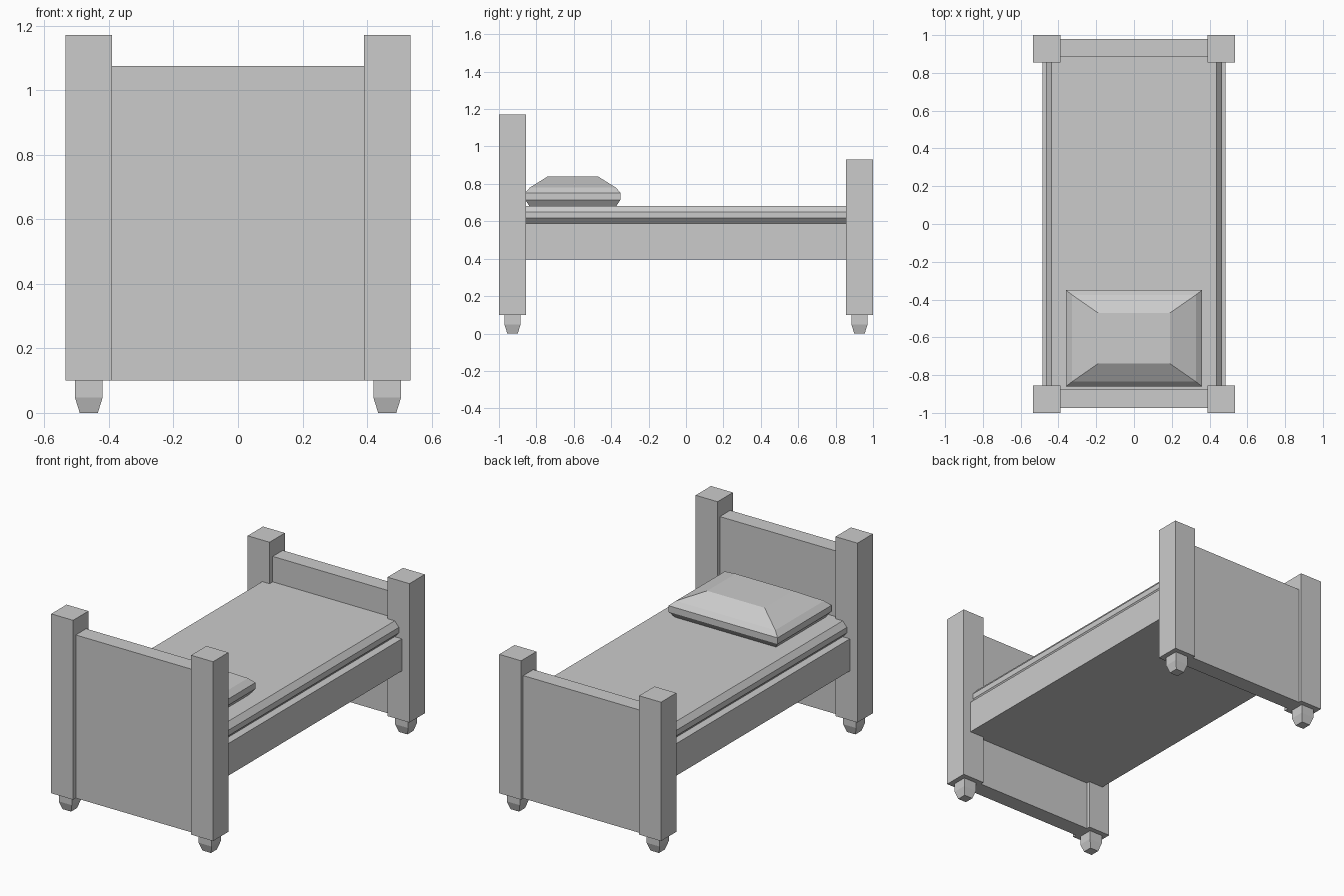
import bpy

if "Cube" in bpy.data.objects:
    bpy.data.objects.remove(bpy.data.objects["Cube"])


def stack(name, rings, centre=(0, 0)):
    """Closed solid of stacked rectangles; each ring is (half_x, half_y, z)."""
    cx, cy = centre
    verts, faces = [], []
    for hx, hy, z in rings:
        verts += [(cx + sx * hx, cy + sy * hy, z)
                  for sx, sy in ((-1, -1), (1, -1), (1, 1), (-1, 1))]
    for r in range(len(rings) - 1):
        a = 4 * r
        for i in range(4):
            j = (i + 1) % 4
            faces.append((a + i, a + j, a + 4 + j, a + 4 + i))
    n = len(verts)
    faces += [(3, 2, 1, 0), (n - 4, n - 3, n - 2, n - 1)]
    mesh = bpy.data.meshes.new(name)
    mesh.from_pydata(verts, [], faces)
    obj = bpy.data.objects.new(name, mesh)
    bpy.context.collection.objects.link(obj)
    return obj


def box(name, x0, x1, y0, y1, z0, z1):
    hx, hy = (x1 - x0) / 2, (y1 - y0) / 2
    return stack(name, [(hx, hy, z0), (hx, hy, z1)], ((x0 + x1) / 2, (y0 + y1) / 2))


# Corner posts with tapered square feet
for end, sy, top in (("head", -1, 1.172), ("foot", 1, 0.93)):
    for side, sx in (("left", -1), ("right", 1)):
        c = (sx * 0.4625, sy * 0.9275)
        stack(f"{end}_post_{side}", [(0.0725, 0.0725, 0.10), (0.0725, 0.0725, top)], c)
        stack(f"{end}_post_foot_{side}",
              [(0.028, 0.028, 0), (0.043, 0.043, 0.048), (0.043, 0.043, 0.10)], c)

# End boards
box("headboard", -0.392, 0.392, -0.975, -0.877, 0.10, 1.075)
box("footboard", -0.392, 0.392, 0.885, 0.98, 0.10, 0.834)

# Bed base
box("bed_base", -0.485, 0.485, -0.88, 0.89, 0.395, 0.587)

# Mattress with chamfered long edges
stack("mattress", [(0.438, 0.883, 0.587), (0.465, 0.883, 0.617),
                   (0.465, 0.883, 0.65), (0.438, 0.883, 0.682)], (0, 0.004))

# Pillow
stack("pillow", [(0.335, 0.233, 0.682), (0.36, 0.255, 0.715), (0.36, 0.255, 0.752),
                 (0.328, 0.23, 0.78), (0.19, 0.134, 0.84)], (0, -0.605))
